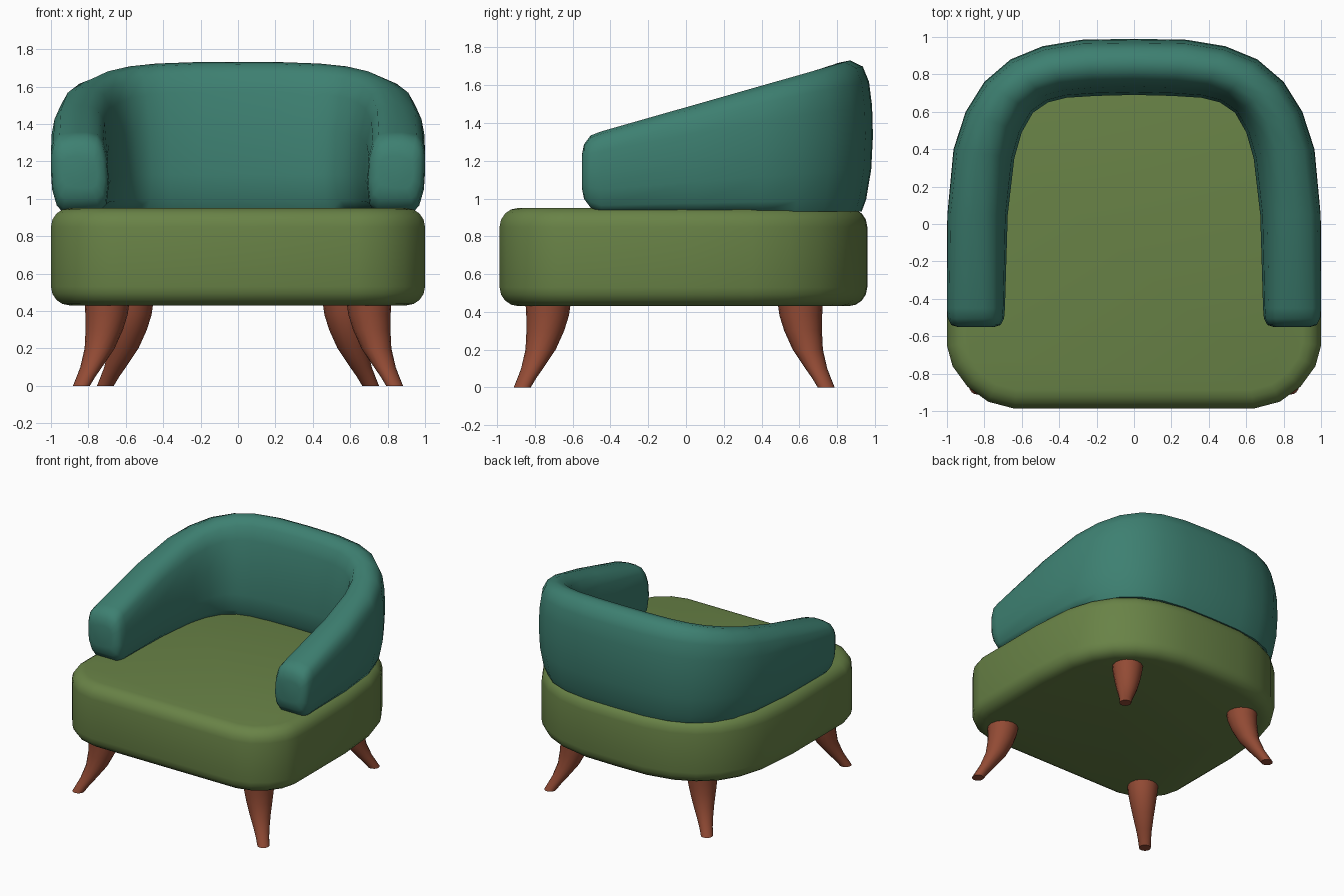
import bpy, bmesh, math
from mathutils import Vector

if "Cube" in bpy.data.objects:
    bpy.data.objects.remove(bpy.data.objects["Cube"])


def material(name, rgb):
    m = bpy.data.materials.new(name)
    m.diffuse_color = (*rgb, 1)
    m.use_nodes = True
    m.node_tree.nodes["Principled BSDF"].inputs["Base Color"].default_value = m.diffuse_color
    return m


TEAL = material("teal fabric", (0.047, 0.215, 0.165))
GREEN = material("olive fabric", (0.140, 0.225, 0.062))
BROWN = material("red brown wood", (0.290, 0.070, 0.035))


def finish(bm, name, mat, angle=50):
    bmesh.ops.recalc_face_normals(bm, faces=bm.faces)
    me = bpy.data.meshes.new(name)
    bm.to_mesh(me)
    bm.free()
    me.materials.append(mat)
    ob = bpy.data.objects.new(name, me)
    bpy.context.collection.objects.link(ob)
    bpy.ops.object.select_all(action='DESELECT')
    ob.select_set(True)
    bpy.context.view_layer.objects.active = ob
    bpy.ops.object.shade_smooth_by_angle(angle=math.radians(angle))
    return ob


def loft(rings):
    """Closed rings skinned together, with both ends capped."""
    bm = bmesh.new()
    vs = [[bm.verts.new(p) for p in r] for r in rings]
    n = len(vs[0])
    for a, b in zip(vs, vs[1:]):
        for i in range(n):
            j = (i + 1) % n
            bm.faces.new((a[i], a[j], b[j], b[i]))
    bm.faces.new(vs[0])
    bm.faces.new(vs[-1])
    return bm


# Seat: mirrored outline, extruded, top and bottom rims rounded
half = [(0.64, -0.987), (0.78, -0.95), (0.89, -0.87), (0.97, -0.76), (1, -0.65),
        (1, 0), (0.97, 0.35), (0.91, 0.55), (0.81, 0.71), (0.67, 0.83),
        (0.5, 0.91), (0.28, 0.955)]
outline = half + [(0, 0.96)] + [(-x, y) for x, y in reversed(half)]
bm = loft([[(x, y, z) for x, y in outline] for z in (0.43, 0.95)])
bmesh.ops.recalc_face_normals(bm, faces=bm.faces)
rims = [e for e in bm.edges if abs(e.verts[0].co.z - e.verts[1].co.z) < 1e-4]
bmesh.ops.bevel(bm, geom=rims, offset=0.1, segments=4, profile=0.5, affect='EDGES')
finish(bm, "seat", GREEN)

# Backrest: padded section swept round a U, rising towards the back
outer = [(1, -0.45), (0.998, 0.05), (0.965, 0.4), (0.9, 0.6), (0.8, 0.76),
         (0.66, 0.88), (0.49, 0.95), (0.28, 0.985), (0, 0.99)]
inner = [(0.69, -0.45), (0.675, 0.05), (0.64, 0.35), (0.6, 0.49), (0.54, 0.595),
         (0.46, 0.65), (0.36, 0.675), (0.2, 0.685), (0, 0.69)]
# sections as (across, up) fractions
arm_sec = [(.5, 0), (.8, 0), (.9, .08), (.98, .28), (1, .5), (1, .75), (.96, .88), (.85, .97),
           (.6, 1), (.38, 1), (.2, .97), (.1, .88), (.03, .7), (0, .35), (.04, .1), (.17, 0)]
back_sec = [(.5, 0), (.8, 0), (.88, .08), (.97, .28), (1, .5), (.985, .7), (.93, .86), (.82, .96),
            (.6, 1), (.4, .985), (.25, .93), (.15, .8), (.05, .55), (0, .25), (.04, .08), (.15, 0)]
BOTTOM = 0.93


def back_ring(i, o, sw=1, st=1):
    i, o = Vector(i), Vector(o)
    ridge = i.lerp(o, 0.6).y
    top = 1.355 + max(0, ridge + 0.45) * 0.285
    f = min(1, max(0, (ridge + 0.45) / 1.3))
    ring = []
    for (wa, ta), (wb, tb) in zip(arm_sec, back_sec):
        w = 0.5 + (wa + (wb - wa) * f - 0.5) * sw
        t = 0.5 + (ta + (tb - ta) * f - 0.5) * st
        p = i.lerp(o, w)
        ring.append((p.x, p.y, BOTTOM + t * (top - BOTTOM)))
    return ring


rings = [back_ring((0.69, y), (1, y), sw, st) for y, sw, st in
         ((-0.552, .6, .4), (-0.54, .85, .68), (-0.505, .97, .9))]
rings += [back_ring(i, o) for i, o in zip(inner, outer)]
rings += [[(-x, y, z) for x, y, z in r] for r in reversed(rings[:-1])]
finish(loft(rings), "backrest", TEAL, 60)

# Legs: tapered, curving outward to the feet; (height, outward shift, radius)
leg_profile = [(0, 0.137, 0.045), (0.05, 0.112, 0.05), (0.1, 0.085, 0.058), (0.2, 0.04, 0.08),
               (0.3, 0.015, 0.1), (0.38, 0.003, 0.113), (0.45, 0, 0.12)]
for part, cx, cy in (("front_leg", 0.70, -0.73), ("back_leg", 0.572, 0.605)):
    for side, sx in (("right", 1), ("left", -1)):
        sy = math.copysign(1, cy)
        rings = [[(sx * (cx + d) + r * math.cos(k * math.pi / 8),
                   cy + sy * d + r * math.sin(k * math.pi / 8), z) for k in range(16)]
                 for z, d, r in leg_profile]
        finish(loft(rings), f"{part}_{side}", BROWN)
